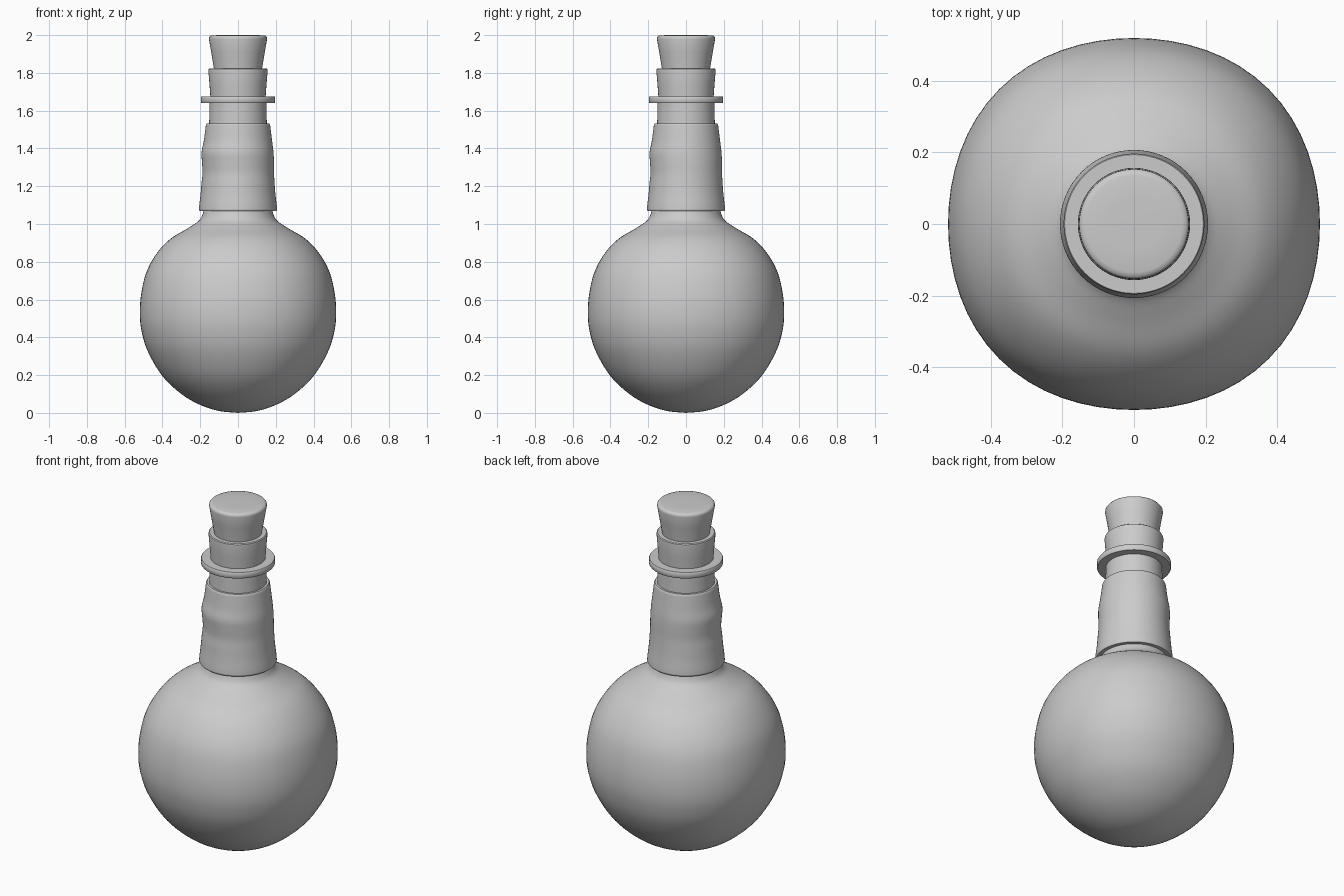
import bpy, bmesh, math
from mathutils import Vector

cube = bpy.data.objects.get("Cube")
if cube:
    bpy.data.objects.remove(cube, do_unlink=True)

SEGMENTS = 64

grey = bpy.data.materials.new("plain grey")
grey.use_nodes = True
colour = (0.6, 0.6, 0.6, 1)
grey.diffuse_color = colour
grey.node_tree.nodes["Principled BSDF"].inputs["Base Color"].default_value = colour


def smooth_curve(points, steps=5):
    """Catmull-Rom curve through profile points."""
    p = [Vector(q) for q in points]
    p = [2 * p[0] - p[1]] + p + [2 * p[-1] - p[-2]]
    out = []
    for a, b, c, d in zip(p, p[1:], p[2:], p[3:]):
        for i in range(steps):
            t = i / steps
            out.append((2 * b + (c - a) * t + (2 * a - 5 * b + 4 * c - d) * t ** 2
                        + (3 * b - a - 3 * c + d) * t ** 3) / 2)
    return [tuple(q) for q in out] + [tuple(points[-1])]


def lathe(name, profile, shape=lambda r, z, a: r):
    """Revolve (radius, height) points; shape adjusts the radius by angle."""
    bm = bmesh.new()
    rings = []
    for r, z in profile:
        if r < 0.001:
            rings.append([bm.verts.new((0, 0, z))] * SEGMENTS)
            continue
        ring = []
        for i in range(SEGMENTS):
            a = math.tau * i / SEGMENTS
            rad = shape(r, z, a)
            ring.append(bm.verts.new((rad * math.cos(a), rad * math.sin(a), z)))
        rings.append(ring)
    for low, high in zip(rings, rings[1:]):
        for i in range(SEGMENTS):
            j = (i + 1) % SEGMENTS
            corners = list(dict.fromkeys((low[i], low[j], high[j], high[i])))
            bm.faces.new(corners)
    bmesh.ops.recalc_face_normals(bm, faces=bm.faces)
    mesh = bpy.data.meshes.new(name)
    bm.to_mesh(mesh)
    bm.free()
    mesh.materials.append(grey)
    obj = bpy.data.objects.new(name, mesh)
    bpy.context.collection.objects.link(obj)
    bpy.ops.object.select_all(action="DESELECT")
    obj.select_set(True)
    bpy.context.view_layer.objects.active = obj
    bpy.ops.object.shade_smooth_by_angle(angle=math.radians(38))
    return obj


# Slightly squared round belly, flowing into the hidden lower neck
def belly_shape(r, z, a):
    return r * (1 + 0.025 * (r / 0.52) ** 2 * (1 - math.cos(4 * a)) / 2)


belly = smooth_curve([
    (0, 0), (0.10, 0.01), (0.20, 0.042), (0.30, 0.10), (0.40, 0.195),
    (0.475, 0.32), (0.51, 0.43), (0.52, 0.53), (0.511, 0.64), (0.483, 0.75),
    (0.43, 0.845), (0.36, 0.92), (0.27, 0.975), (0.21, 1.015),
    (0.188, 1.05), (0.178, 1.09)])
lathe("bottle_body", belly + [(0.16, 1.2), (0.152, 1.53), (0.143, 1.65)], belly_shape)


# Wrapped sleeve with a soft uneven bulge on one side
def sleeve_shape(r, z, a):
    side = 0.5 - 0.5 * math.cos(a - math.pi / 4)
    bulge = math.exp(-((z - 1.38) / 0.04) ** 2) - 0.6 * math.exp(-((z - 1.27) / 0.04) ** 2)
    return r + 0.007 * side * bulge


sleeve_side = smooth_curve([
    (0.207, 1.075), (0.205, 1.10), (0.197, 1.17), (0.192, 1.25), (0.190, 1.33),
    (0.186, 1.39), (0.178, 1.46), (0.172, 1.51), (0.170, 1.525)])
lathe("neck_sleeve", [(0.17, 1.085), (0.175, 1.068), (0.203, 1.068)] + sleeve_side
      + [(0.165, 1.533), (0.148, 1.533)], sleeve_shape)

# Upper neck between sleeve and ring
lathe("upper_neck", [(0.153, 1.52), (0.152, 1.56), (0.150, 1.645)])

# Flat ring around the neck
lathe("neck_ring", [(0.14, 1.64), (0.194, 1.64), (0.197, 1.644), (0.197, 1.671),
                    (0.194, 1.675), (0.14, 1.675)])

# Flared mouth of the bottle
lathe("bottle_mouth", [(0.146, 1.67), (0.151, 1.74), (0.157, 1.81), (0.156, 1.82),
                       (0.151, 1.824), (0.12, 1.824)])

# Tapered stopper with a rounded top edge
lathe("stopper", [(0.122, 1.77), (0.128, 1.825), (0.142, 1.91), (0.154, 1.98),
                  (0.153, 1.989), (0.147, 1.996), (0.135, 1.999), (0.07, 2.0), (0, 2.0)])
